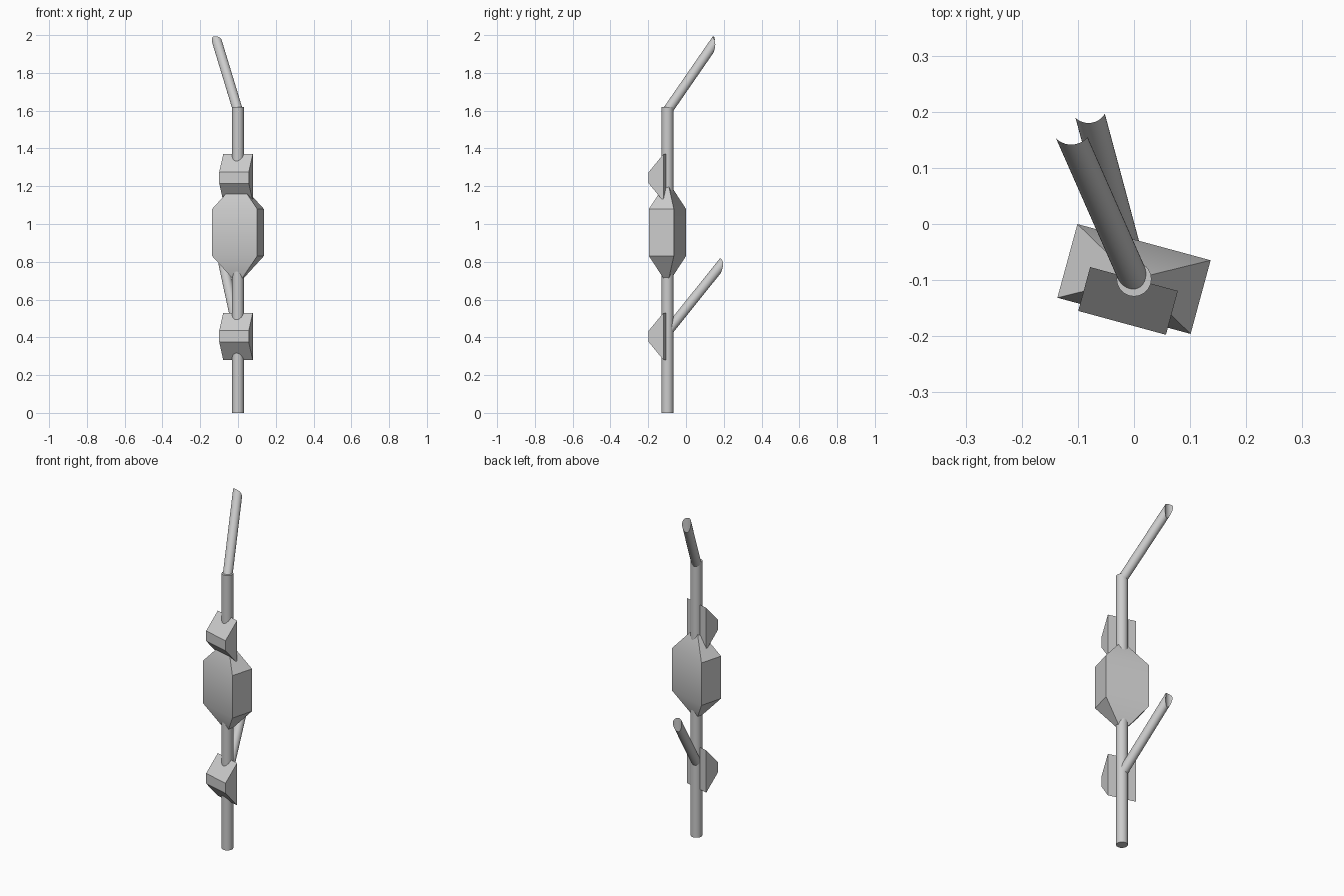
import bpy, bmesh, math
from mathutils import Vector, Matrix

if "Cube" in bpy.data.objects:
    bpy.data.objects.remove(bpy.data.objects["Cube"])

# Single painted-metal grey
GREY = (0.6, 0.6, 0.6, 1)
metal = bpy.data.materials.new("light_grey_metal")
metal.use_nodes = True
metal.diffuse_color = GREY
metal.node_tree.nodes["Principled BSDF"].inputs["Base Color"].default_value = GREY

# Fittings share the pole's axis and are turned about it
AXIS = Vector((0, -0.098, 0))
TURN = Matrix.Translation(AXIS) @ Matrix.Rotation(math.radians(-15.2), 4, "Z")
SIDES = 32


def finish(name, bm, matrix=Matrix.Identity(4)):
    bm.transform(matrix)
    bmesh.ops.recalc_face_normals(bm, faces=bm.faces)
    mesh = bpy.data.meshes.new(name)
    bm.to_mesh(mesh)
    bm.free()
    mesh.materials.append(metal)
    obj = bpy.data.objects.new(name, mesh)
    bpy.context.collection.objects.link(obj)
    bpy.ops.object.select_all(action="DESELECT")
    obj.select_set(True)
    bpy.context.view_layer.objects.active = obj
    bpy.ops.object.shade_smooth_by_angle(angle=math.radians(30))
    return obj


def pole(name, radius, height):
    bm = bmesh.new()
    bmesh.ops.create_cone(bm, cap_ends=True, segments=SIDES, radius1=radius,
                          radius2=radius, depth=height)
    finish(name, bm, Matrix.Translation(AXIS + Vector((0, 0, height / 2))))


def saddle_rod(name, start, end, radius, centre, saddle_radius):
    """Round rod whose far end is coped to fit an upright round post."""
    start, end, centre = Vector(start), Vector(end), Vector(centre)
    d = (end - start).normalized()
    side = d.cross(Vector((0, 0, 1))).normalized()
    up = side.cross(d)
    flat = d.xy
    bm = bmesh.new()
    near, far = [], []
    for i in range(SIDES):
        a = math.tau * i / SIDES
        p = start + radius * (math.cos(a) * side + math.sin(a) * up)
        near.append(bm.verts.new(p))
        # Slide along the rod until the post's surface is met
        w = p.xy - centre
        b, c = w.dot(flat), w.length_squared - saddle_radius ** 2
        root = math.sqrt(max(0, b * b - flat.length_squared * c))
        far.append(bm.verts.new(p + d * (-b - root) / flat.length_squared))
    for i in range(SIDES):
        j = (i + 1) % SIDES
        bm.faces.new((near[i], near[j], far[j], far[i]))
    bm.faces.new(near[::-1])
    # Coped end closed with upright strips
    for i in range(SIDES // 2):
        strip = (far[i], far[i + 1], far[SIDES - i - 1], far[-i])
        bm.faces.new(list(dict.fromkeys(strip)))
    finish(name, bm)


def wedge_block(name, z):
    """Block with a tall back and a narrow front, extruded sideways."""
    profile = [(0, 0), (-0.081, 0.095), (-0.081, 0.155), (0, 0.25)]
    bm = bmesh.new()
    face = bm.faces.new([bm.verts.new((-0.081, y, z + h)) for y, h in profile])
    out = bmesh.ops.extrude_face_region(bm, geom=[face])
    moved = [v for v in out["geom"] if isinstance(v, bmesh.types.BMVert)]
    bmesh.ops.translate(bm, verts=moved, vec=(0.162, 0, 0))
    finish(name, bm, TURN)


def pointed_housing(name, width, depth, low, high, point):
    """Box drawn out to a pyramid above and below."""
    bm = bmesh.new()
    bmesh.ops.create_cube(bm, size=1, matrix=Matrix.Diagonal((width, depth, high - low, 1)))
    caps = [f for f in bm.faces if abs(f.normal.z) > 0.9]
    for result in (bmesh.ops.poke(bm, faces=[f]) for f in caps):
        tip = result["verts"][0]
        tip.co.z += math.copysign(point, tip.co.z)
    finish(name, bm, TURN @ Matrix.Translation((0, 0, (low + high) / 2)))


pole("main_pole", 0.031, 1.62)
saddle_rod("upper_brace", (0, -0.098, 1.6), (-0.107, 0.145, 1.952), 0.0262,
           (-0.112, 0.18), 0.0385)
saddle_rod("lower_brace", (0, -0.098, 0.43), (-0.076, 0.185, 0.783), 0.0262,
           (-0.081, 0.214), 0.034)
pointed_housing("central_housing", 0.246, 0.136, 0.83, 1.08, 0.15)
wedge_block("lower_block", 0.28)
wedge_block("upper_block", 1.12)
